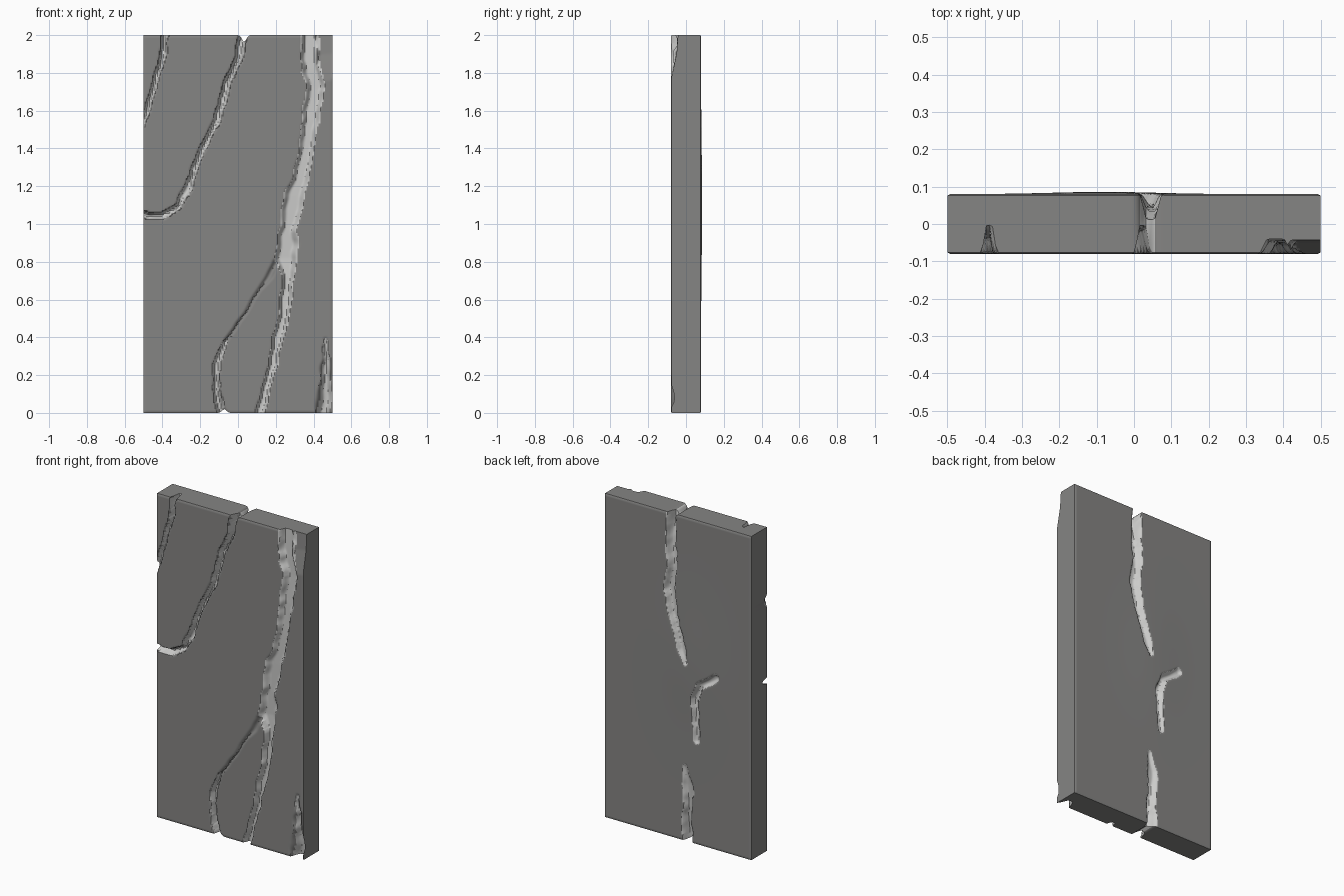
import bpy, math
from mathutils import Vector, noise

if "Cube" in bpy.data.objects:
    bpy.data.objects.remove(bpy.data.objects["Cube"])

NX, NZ = 124, 248          # grid cells across and up the slab
HALF = 0.08                # half thickness


def material(name, v):
    m = bpy.data.materials.new(name)
    m.diffuse_color = (v[0], v[1], v[2], 1)
    m.use_nodes = True
    m.node_tree.nodes["Principled BSDF"].inputs["Base Color"].default_value = m.diffuse_color
    return m


def smooth(a, b, t):
    t = max(0.0, min(1.0, (t - a) / (b - a)))
    return t * t * (3 - 2 * t)


# Each crack: points of (x, z, half width, depth), then pale fraction of width and floor flatness
crack_a = [(-.385, 2.01, .022, .08), (-.40, 1.9, .018, .045), (-.44, 1.75, .014, .03),
           (-.475, 1.62, .014, .03), (-.52, 1.50, .016, .03)]
crack_b = [(.025, 2.01, .024, .078), (0, 1.88, .024, .06), (-.06, 1.74, .022, .045),
           (-.11, 1.55, .02, .035), (-.21, 1.35, .017, .03), (-.26, 1.2, .022, .035),
           (-.32, 1.09, .022, .035), (-.40, 1.045, .022, .04), (-.47, 1.04, .02, .045),
           (-.52, 1.06, .02, .05)]
crack_c = [(.38, 2.01, .05, .04), (.385, 1.82, .05, .035), (.41, 1.72, .05, .035),
           (.385, 1.55, .045, .03), (.355, 1.35, .04, .03), (.30, 1.15, .05, .032),
           (.265, .97, .05, .035), (.25, .82, .06, .04), (.265, .72, .035, .035),
           (.24, .5, .028, .032), (.18, .25, .025, .035), (.15, .13, .022, .035),
           (.115, -.01, .024, .04)]
crack_d = [(.2, .79, .03, .02), (.12, .66, .012, .012), (.03, .52, .01, .012),
           (-.07, .38, .011, .015)]
crack_e = [(-.07, .38, .011, .015), (-.115, .25, .02, .035), (-.115, .12, .02, .045),
           (-.085, -.01, .022, .06)]
crack_f = [(.46, .39, .01, .01), (.465, .26, .025, .03), (.465, .13, .04, .05),
           (.455, -.01, .055, .07)]
corner_chip = [(.47, 2.01, .08, .038), (.47, 1.9, .07, .03), (.48, 1.76, .04, .0)]
FRONT = [(crack_a, .7, .3), (crack_b, .75, .3), (crack_c, .92, .45), (crack_d, 0, .1),
         (crack_e, .8, .3), (crack_f, .6, .2), (corner_chip, 0, .6)]

back_top = [(.045, 2.01, .032, .07), (.05, 1.85, .04, .045), (.04, 1.65, .035, .035),
            (.065, 1.52, .04, .035), (.01, 1.31, .03, .03), (-.03, 1.18, .03, .022),
            (-.055, 1.10, .02, .012)]
back_mid = [(-.255, 1.06, .024, .015), (-.15, .98, .028, .03), (-.115, .89, .026, .03),
            (-.13, .64, .02, .012)]
back_low = [(-.05, .46, .012, .008), (-.07, .35, .042, .02), (-.07, .22, .028, .03),
            (-.06, .12, .035, .04), (-.06, -.01, .035, .06)]
BACK = [(back_top, .9, .3), (back_mid, .9, .3), (back_low, .9, .3)]


def carve(x, z, cracks):
    """Depth of the carving at a point, and whether it is pale there."""
    depth, pale = 0.0, False
    # ragged edges
    wob = 1 + .35 * noise.noise(Vector((x * 14, 3.1, z * 14)))
    sx = x + .008 * noise.noise(Vector((x * 9, 7.7, z * 16)))
    for pts, frac, flat in cracks:
        best = 9.0
        bd = 0.0
        for (x0, z0, w0, d0), (x1, z1, w1, d1) in zip(pts, pts[1:]):
            if z > max(z0, z1) + .1 or z < min(z0, z1) - .1:
                continue
            dx, dz = x1 - x0, z1 - z0
            t = max(0, min(1, ((sx - x0) * dx + (z - z0) * dz) / (dx * dx + dz * dz)))
            w = (w0 + (w1 - w0) * t) * wob
            r = math.hypot(sx - x0 - dx * t, z - z0 - dz * t) / w
            if r < best:
                best, bd = r, d0 + (d1 - d0) * t
        if best < 1:
            depth = max(depth, bd * (1 - smooth(flat, 1, best)))
        if best < frac:
            pale = True
    return depth, pale


verts, pale_v = [], []
for side, cracks in ((-1, FRONT), (1, BACK)):
    for i in range(NX + 1):
        x = -.5 + i / NX
        for j in range(NZ + 1):
            z = 2 * j / NZ
            d, p = carve(x, z, cracks)
            # worn rim and a faint swell on the back
            rim = .004 if i in (0, NX) or j in (0, NZ) else 0
            swell = .006 * math.exp(-((x + .08) / .2) ** 2 - ((z - 1.1) / .35) ** 2) if side > 0 else 0
            y = side * (HALF - max(d, rim) + swell)
            # nicks where cracks run through the top and bottom edges
            top = .035 * math.exp(-((x - .033) / .016) ** 2) * smooth(1.75, 2, z)
            low = .02 * math.exp(-((x + .072) / .016) ** 2) * (1 - smooth(0, .2, z))
            verts.append((x, y, z - top + low))
            pale_v.append(p)

# Front, back and edge faces
H = NZ + 1
OFF = (NX + 1) * H
faces, pale_f = [], []
for i in range(NX):
    for j in range(NZ):
        q = (i * H + j, (i + 1) * H + j, (i + 1) * H + j + 1, i * H + j + 1)
        for f in (q, tuple(OFF + k for k in reversed(q))):
            faces.append(f)
            pale_f.append(sum(pale_v[k] for k in f) >= 2)


def edge(a, b, pale=False):
    faces.append((a, b, OFF + b, OFF + a))
    pale_f.append(pale)


for i in range(NX):
    x = -.5 + (i + .5) / NX
    edge((i + 1) * H, i * H, abs(x + .072) < .018)
    edge(i * H + NZ, (i + 1) * H + NZ, abs(x - .033) < .02)
for j in range(NZ):
    edge(j, j + 1)
    edge(NX * H + j + 1, NX * H + j)

mesh = bpy.data.meshes.new("cracked_slab")
mesh.from_pydata(verts, [], faces)
mesh.materials.append(material("dark stone", (.235, .233, .228)))
mesh.materials.append(material("pale broken stone", (.60, .60, .59)))
mesh.polygons.foreach_set("material_index", [int(p) for p in pale_f])
mesh.update()

slab = bpy.data.objects.new("cracked_slab", mesh)
bpy.context.collection.objects.link(slab)
bpy.context.view_layer.objects.active = slab
slab.select_set(True)
bpy.ops.object.shade_smooth_by_angle(angle=math.radians(40))
